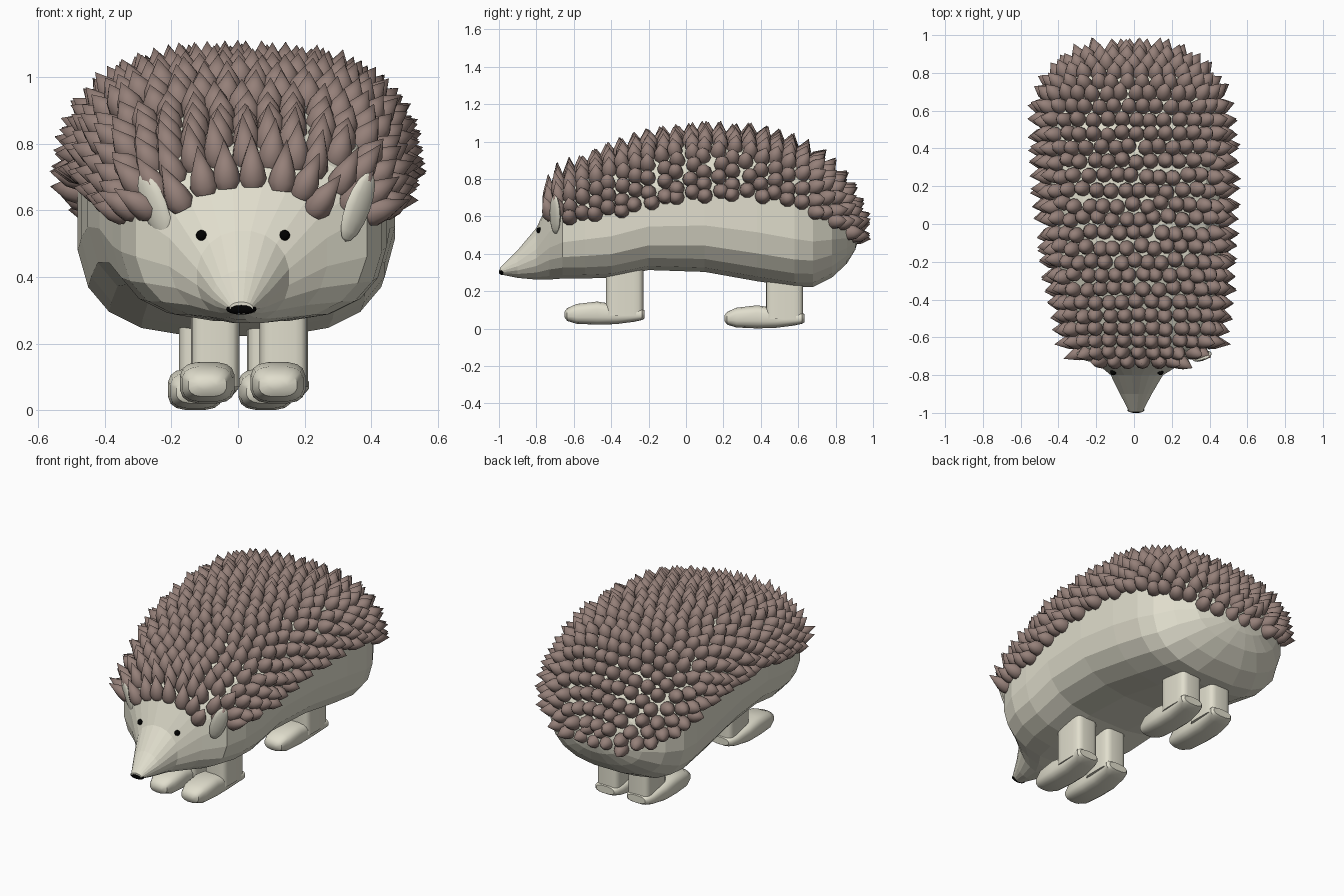
import bpy, bmesh, math, random
from mathutils import Vector, Matrix

if "Cube" in bpy.data.objects:
    bpy.data.objects.remove(bpy.data.objects["Cube"])

random.seed(4)


def material(name, rgb):
    m = bpy.data.materials.new(name)
    m.diffuse_color = (*rgb, 1)
    m.use_nodes = True
    m.node_tree.nodes["Principled BSDF"].inputs["Base Color"].default_value = m.diffuse_color
    return m


CREAM = material("cream", (0.75, 0.73, 0.61))
BROWN = material("brown", (0.30, 0.215, 0.19))
BLACK = material("black", (0.0, 0.0, 0.0))


def finish(name, bm, mat, smooth=None):
    bmesh.ops.recalc_face_normals(bm, faces=bm.faces)
    me = bpy.data.meshes.new(name)
    bm.to_mesh(me)
    bm.free()
    me.materials.append(mat)
    ob = bpy.data.objects.new(name, me)
    bpy.context.collection.objects.link(ob)
    if smooth:
        bpy.ops.object.select_all(action='DESELECT')
        ob.select_set(True)
        bpy.context.view_layer.objects.active = ob
        bpy.ops.object.shade_smooth_by_angle(angle=math.radians(smooth))
    return ob


def ring_point(r, t):
    """Point on a superellipse section r = (y, centre x, half width, bottom, top, exponent)."""
    y, cx, hw, lo, hi, n = r
    c, s = math.cos(t), math.sin(t)
    x = math.copysign(abs(c) ** (2 / n), c) * hw
    z = math.copysign(abs(s) ** (2 / n), s) * (hi - lo) / 2
    return Vector((cx + x, y, (lo + hi) / 2 + z))


def loft(bm, rings, sides):
    loops = [[bm.verts.new(ring_point(r, 2 * math.pi * (i + 0.5) / sides)) for i in range(sides)]
             for r in rings]
    for a, b in zip(loops, loops[1:]):
        for i in range(sides):
            j = (i + 1) % sides
            bm.faces.new((a[i], a[j], b[j], b[i]))
    bm.faces.new(loops[0])
    bm.faces.new(loops[-1])


def lerp_table(table, x):
    for (xa, va), (xb, vb) in zip(table, table[1:]):
        if x <= xb:
            return va + (vb - va) * max(0, (x - xa) / (xb - xa))
    return table[-1][1]


# body with pointed head, lofted from nose to rump
BODY = [
    (-0.995, 0.01, 0.035, 0.29, 0.325, 2), (-0.90, 0.01, 0.085, 0.27, 0.42, 2),
    (-0.80, 0.015, 0.14, 0.26, 0.54, 2.1), (-0.73, 0.03, 0.24, 0.26, 0.69, 2.3),
    (-0.66, 0.04, 0.35, 0.265, 0.78, 2.6), (-0.54, 0.04, 0.395, 0.265, 0.85, 2.9),
    (-0.40, 0.035, 0.415, 0.27, 0.91, 3.1), (-0.20, 0.02, 0.44, 0.31, 0.985, 3.1),
    (0.10, 0.01, 0.465, 0.30, 1.02, 3.1), (0.38, 0.0, 0.475, 0.25, 1.01, 3.1),
    (0.58, -0.01, 0.475, 0.22, 0.95, 3), (0.68, -0.015, 0.45, 0.22, 0.90, 2.9),
    (0.78, -0.02, 0.39, 0.27, 0.81, 2.6), (0.86, -0.02, 0.29, 0.345, 0.69, 2.3),
    (0.905, -0.02, 0.17, 0.42, 0.58, 2), (0.92, -0.02, 0.04, 0.47, 0.52, 2),
]
bm = bmesh.new()
loft(bm, BODY, 20)
finish("body", bm, CREAM)


def section(s):
    i = min(int(s), len(BODY) - 2)
    return [a + (b - a) * (s - i) for a, b in zip(BODY[i], BODY[i + 1])]


def surface(s, t):
    return ring_point(section(s), t)


# coat of spines: rows of cones standing on the back above a lower hem line
HEM = [(-0.75, 0.62), (-0.6, 0.59), (-0.35, 0.63), (-0.1, 0.70), (0.3, 0.72),
       (0.55, 0.69), (0.8, 0.57), (0.92, 0.475)]
STEP = 0.075


def add_spine(bm, base, direction, length):
    rot = direction.to_track_quat('Z', 'Y').to_matrix().to_4x4()
    profile = [(0.032, -0.025), (0.043, 0.0), (0.036, 0.035)]
    n = 10
    rows = []
    for rad, h in profile:
        rows.append([bm.verts.new(base + rot @ Vector((rad * math.cos(2 * math.pi * i / n),
                                                       rad * math.sin(2 * math.pi * i / n), h)))
                     for i in range(n)])
    tip = bm.verts.new(base + rot @ Vector((0, 0, length)))
    bm.faces.new(rows[0])
    for i in range(n):
        j = (i + 1) % n
        for a, b in zip(rows, rows[1:]):
            bm.faces.new((a[i], a[j], b[j], b[i]))
        bm.faces.new((rows[-1][i], rows[-1][j], tip))


bm = bmesh.new()
s, row = 3.1, 0
last = len(BODY) - 1.2
while s < last:
    # section arc above the hem, divided evenly
    arc = [-0.6 + 0.004 * i for i in range(1087)]
    arc = [t for t in arc if surface(s, t).z > lerp_table(HEM, surface(s, t).y)]
    dist = [0]
    for a, b in zip(arc, arc[1:]):
        dist.append(dist[-1] + (surface(s, b) - surface(s, a)).length)
    count = max(1, round(dist[-1] / STEP))
    shift = 0.25 if row % 2 else -0.25
    for k in range(count + 1):
        want = (k + shift + random.uniform(-0.12, 0.12)) * dist[-1] / count
        t = arc[min(range(len(arc)), key=lambda i: abs(dist[i] - want))]
        sj = min(max(s + random.uniform(-0.05, 0.05), 3.05), last)
        p = surface(sj, t)
        ds = surface(min(s + 0.05, last), t) - surface(s - 0.05, t)
        dt = surface(s, t + 0.03) - surface(s, t - 0.03)
        d = dt.cross(ds).normalized()
        if d.dot(p - Vector((0, min(p.y, 0.6), 0.6))) < 0:
            d = -d
        if d.y < -0.1:      # brow spines stand upright
            d = Vector((d.x * 0.85, -0.1, d.z + 0.2))
        d += Vector([random.uniform(-0.08, 0.08) for _ in range(3)])
        length = random.uniform(0.08, 0.095)
        if p.y < -0.6:
            length += 0.04 * min(1, (-0.6 - p.y) / 0.1 + 0.4)
        add_spine(bm, p, d.normalized(), length)
    # next row, one step along the back
    start = surface(s, math.pi / 2)
    while s < last and (surface(s, math.pi / 2) - start).length < STEP:
        s += 0.01
    row += 1
# last few spines over the rump
for x, z in ((-0.10, 0.50), (-0.02, 0.49), (0.06, 0.50), (-0.06, 0.56), (0.02, 0.56)):
    add_spine(bm, Vector((x, 0.895, z)), Vector((x * 2, 1, 0.1)).normalized(), 0.09)
finish("spines", bm, BROWN, 40)


# legs: upright post on a long flat foot
def make_leg(name, post_x, foot_x, heel, base):
    bm = bmesh.new()
    loft(bm, [(heel - 0.425, foot_x, 0.03, base + 0.04, base + 0.07, 2),
              (heel - 0.41, foot_x, 0.058, base + 0.02, base + 0.09, 2.6),
              (heel - 0.36, foot_x, 0.077, base + 0.005, base + 0.112, 3),
              (heel - 0.25, foot_x, 0.083, base, base + 0.125, 3.2),
              (heel - 0.15, foot_x, 0.082, base + 0.003, base + 0.11, 3.2),
              (heel - 0.05, foot_x + 0.01, 0.078, base + 0.016, base + 0.09, 3),
              (heel - 0.01, foot_x + 0.02, 0.074, base + 0.025, base + 0.085, 3),
              (heel + 0.003, foot_x + 0.02, 0.06, base + 0.033, base + 0.078, 2.5)], 16)
    finish(name + "_foot", bm, CREAM, 35)
    bm = bmesh.new()
    loft(bm, [(0, 0, 0.073, -0.1, 0.1, 5), (0.32, 0, 0.073, -0.1, 0.1, 5)], 20)
    bm.transform(Matrix.Translation((post_x, heel - 0.103, base + 0.05))
                 @ Matrix.Rotation(math.pi / 2, 4, 'X'))
    finish(name + "_post", bm, CREAM, 35)


make_leg("front_left_leg", -0.068, -0.092, -0.225, 0.02)
make_leg("front_right_leg", 0.137, 0.12, -0.225, 0.02)
make_leg("back_left_leg", -0.105, -0.128, 0.63, 0.0)
make_leg("back_right_leg", 0.10, 0.083, 0.63, 0.0)


# small rounded parts
def ball(name, pos, size, mat, tilt=(0, 0)):
    bm = bmesh.new()
    bmesh.ops.create_uvsphere(bm, u_segments=12, v_segments=8, radius=1)
    bm.transform(Matrix.Translation(pos) @ Matrix.Rotation(tilt[0], 4, 'Y')
                 @ Matrix.Rotation(tilt[1], 4, 'Z') @ Matrix.Diagonal((*size, 1)))
    return finish(name, bm, mat, 50)


ball("nose", (0.01, -0.985, 0.303), (0.046, 0.016, 0.016), BLACK)
for side, name in ((-1, "left"), (1, "right")):
    ball(name + "_eye", (0.015 + side * 0.125, -0.785, 0.525), (0.016, 0.016, 0.016), BLACK)
    # ears: thin cupped leaves leaning outwards
    ball(name + "_ear", (0.055 + side * 0.305, -0.70, 0.61), (0.045, 0.018, 0.11), CREAM,
         (side * 0.35, side * 0.6))
